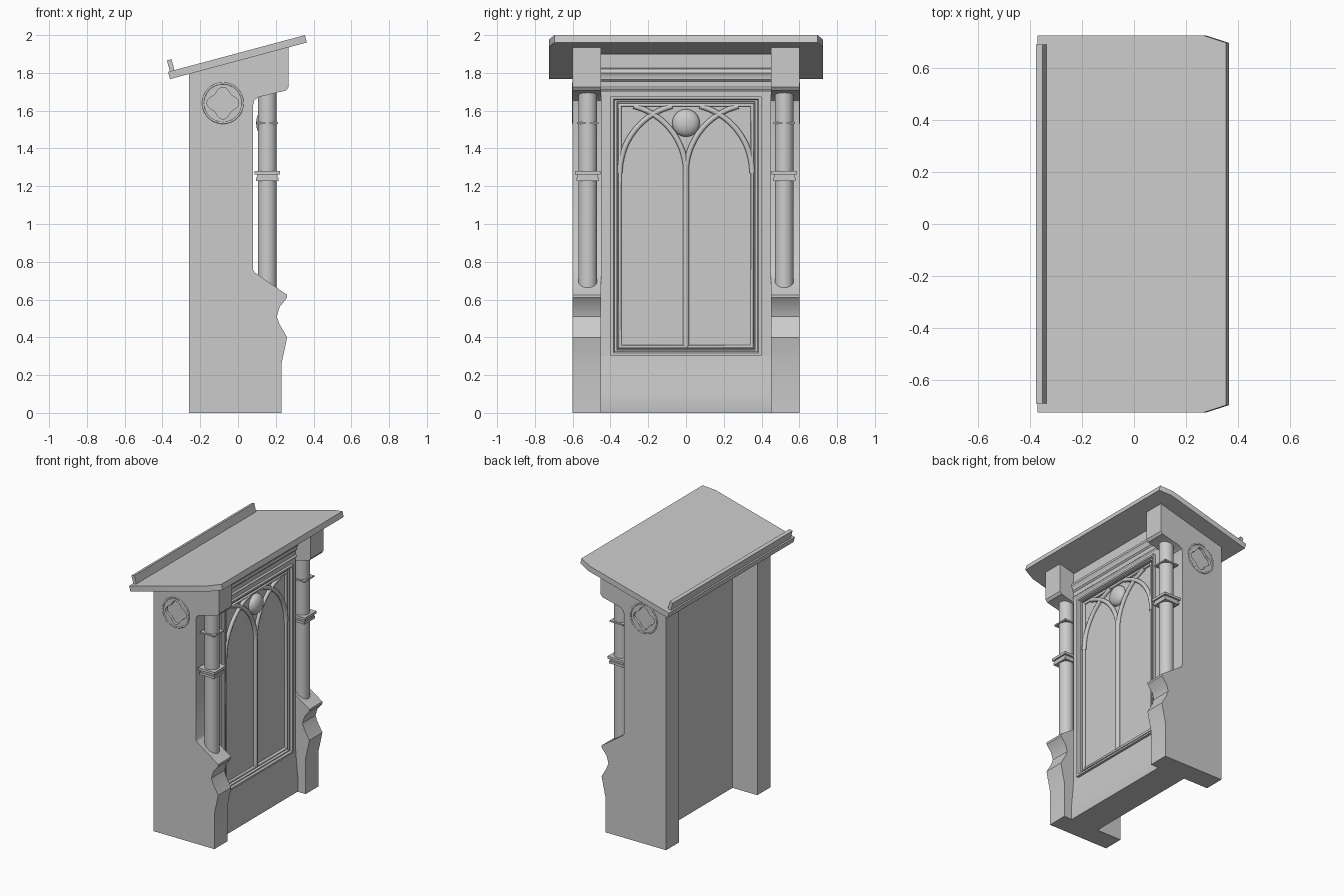
import bpy, bmesh, math
from mathutils import Matrix, Vector

if "Cube" in bpy.data.objects:
    bpy.data.objects.remove(bpy.data.objects["Cube"])


def finish(bm, name, angle=35, recalc=True):
    if recalc:
        bmesh.ops.recalc_face_normals(bm, faces=bm.faces[:])
    me = bpy.data.meshes.new(name)
    bm.to_mesh(me)
    bm.free()
    ob = bpy.data.objects.new(name, me)
    bpy.context.collection.objects.link(ob)
    return smooth(ob, angle)


def smooth(ob, angle=35):
    bpy.ops.object.select_all(action='DESELECT')
    ob.select_set(True)
    bpy.context.view_layer.objects.active = ob
    bpy.ops.object.shade_smooth_by_angle(angle=math.radians(angle))
    return ob


def prism(name, pts, axis, lo, hi, matrix=None):
    """Extrude a closed outline: axis 'y' takes (x, z) points, 'z' takes (x, y)."""
    bm = bmesh.new()
    put = (lambda p, h: (p[0], h, p[1])) if axis == 'y' else (lambda p, h: (p[0], p[1], h))
    a = [bm.verts.new(put(p, lo)) for p in pts]
    b = [bm.verts.new(put(p, hi)) for p in pts]
    bm.faces.new(a)
    bm.faces.new(b)
    for i in range(len(pts)):
        j = (i + 1) % len(pts)
        bm.faces.new((a[i], a[j], b[j], b[i]))
    if matrix:
        bm.transform(matrix)
    return finish(bm, name)


def box(name, x0, x1, y0, y1, z0, z1, matrix=None):
    return prism(name, [(x0, y0), (x1, y0), (x1, y1), (x0, y1)], 'z', z0, z1, matrix)


def tube(name, pts, radius, cyclic=False):
    """Round moulding along (y, z) points on the panel face."""
    cu = bpy.data.curves.new(name, 'CURVE')
    cu.dimensions = '3D'
    cu.bevel_depth = radius
    cu.bevel_resolution = 3
    cu.use_fill_caps = True
    sp = cu.splines.new('POLY')
    sp.points.add(len(pts) - 1)
    for p, (y, z) in zip(sp.points, pts):
        p.co = (0.14, y, z, 1)
    sp.use_cyclic_u = cyclic
    ob = bpy.data.objects.new(name, cu)
    bpy.context.collection.objects.link(ob)
    bpy.ops.object.select_all(action='DESELECT')
    ob.select_set(True)
    bpy.context.view_layer.objects.active = ob
    bpy.ops.object.convert(target='MESH')
    return smooth(bpy.context.view_layer.objects.active, 50)


# Sloping desk board with clipped front corners, and the book ledge
tilt = Matrix.Translation((-0.36, 0, 1.767)) @ Matrix.Rotation(math.radians(-15), 4, 'Y')
board = [(0, -.725), (.66, -.725), (.75, -.697), (.75, .697), (.66, .725), (0, .725)]
prism("desk_board", board, 'z', 0, .04, tilt)
box("book_ledge", .01, .035, -.69, .69, .035, .1, tilt)

# Side walls with bracket on top and scrolled foot, quatrefoil sunk in the outside
side = [(-.26, 0), (.23, 0), (.23, .26), (.25, .35), (.26, .40), (.22, .47), (.205, .51),
        (.22, .56), (.26, .61), (.26, .625), (.09, .742), (.08, .758), (.08, 1.63),
        (.086, 1.655), (.11, 1.672), (.255, 1.707), (.268, 1.725), (.268, 1.936), (-.26, 1.794)]
foil = []
for i in range(64):
    t = math.tau * i / 64
    r = .073 + .011 * math.cos(4 * t)
    foil.append((-.08 + r * math.cos(t), 1.64 + r * math.sin(t)))
for s, tag in ((-1, "near"), (1, "far")):
    wall = prism("side_wall_" + tag, side, 'y', *sorted((s * .45, s * .6)))
    cutter = prism("quatrefoil_cutter", foil, 'y', *sorted((s * .58, s * .65)))
    cutter.hide_render = True
    mod = wall.modifiers.new("quatrefoil", 'BOOLEAN')
    mod.object = cutter
    mod.solver = 'EXACT'
    bpy.context.view_layer.objects.active = wall
    bpy.ops.object.modifier_apply(modifier=mod.name)
    bpy.data.objects.remove(cutter)
    smooth(wall)

    # Thin ring around the quatrefoil
    bpy.ops.mesh.primitive_torus_add(major_radius=.105, minor_radius=.006, major_segments=48,
                                     minor_segments=8, location=(-.08, s * .598, 1.64),
                                     rotation=(math.pi / 2, 0, 0))
    bpy.context.object.name = "quatrefoil_ring_" + tag
    smooth(bpy.context.object, 60)

    # Column standing on the foot slope, with square collars
    bpy.ops.mesh.primitive_cylinder_add(vertices=32, radius=.05, depth=1.05,
                                        location=(.155, s * .52, 1.175))
    bpy.context.object.name = "column_" + tag
    smooth(bpy.context.object)
    for k, (z0, z1, h) in enumerate([(1.53, 1.54, .057), (1.262, 1.28, .067),
                                     (1.245, 1.262, .055), (1.228, 1.245, .06)]):
        box(f"column_collar_{tag}_{k}", .155 - h, .155 + h, s * .52 - h, s * .52 + h, z0, z1)

# Front panel face: mitred rectangles (half width, bottom, top, depth) stepping inward
rings = [(.45, .30, 1.70, .15), (.40, .305, 1.675, .15), (.40, .305, 1.675, .168),
         (.385, .318, 1.662, .168), (.378, .324, 1.656, .155), (.366, .332, 1.648, .155),
         (.362, .335, 1.645, .135)]
bm = bmesh.new()
prev = None
for w, z0, z1, x in rings:
    cur = [bm.verts.new((x, y, z)) for y, z in ((-w, z0), (w, z0), (w, z1), (-w, z1))]
    if prev:
        for i in range(4):
            j = (i + 1) % 4
            bm.faces.new((prev[i], prev[j], cur[j], cur[i]))
    prev = cur
bm.faces.new(prev)
finish(bm, "front_panel", 30, recalc=False)

# Plinth, bottom, back and cornice: one strip across the width
strip = [(.15, .30), (.158, .2), (.168, .1), (.17, .03), (.165, 0), (-.06, 0), (-.06, 1.845),
         (.15, 1.90), (.15, 1.825), (.165, 1.82), (.17, 1.80), (.16, 1.785), (.16, 1.765),
         (.15, 1.755), (.15, 1.725), (.16, 1.715), (.15, 1.70)]
bm = bmesh.new()
a = [bm.verts.new((x, -.45, z)) for x, z in strip]
b = [bm.verts.new((x, .45, z)) for x, z in strip]
for i in range(len(strip) - 1):
    bm.faces.new((a[i], a[i + 1], b[i + 1], b[i]))
finish(bm, "panel_surround", 35, recalc=False).data.flip_normals()

# Tracery: border, mullion and crossing arches
tube("tracery_border", [(-.35, .35), (.35, .35), (.35, 1.63), (-.35, 1.63)], .013, True)
tube("tracery_mullion", [(0, .35), (0, 1.28)], .016)
R = .365
arc = [(R - R * math.cos(math.radians(t)), 1.27 + R * math.sin(math.radians(t)))
       for t in range(0, 80, 4)]
for s, tag in ((-1, "left"), (1, "right")):
    tube("outer_arch_" + tag, [(s * (.35 - d), z) for d, z in arc], .015)
    tube("inner_arch_" + tag, [(s * d, z) for d, z in arc], .015)

# Boss between the arches
bpy.ops.mesh.primitive_uv_sphere_add(segments=32, ring_count=16, radius=.073,
                                     location=(.14, 0, 1.535))
boss = bpy.context.object
boss.name = "boss"
boss.scale = (.6, 1, 1)
smooth(boss, 60)
